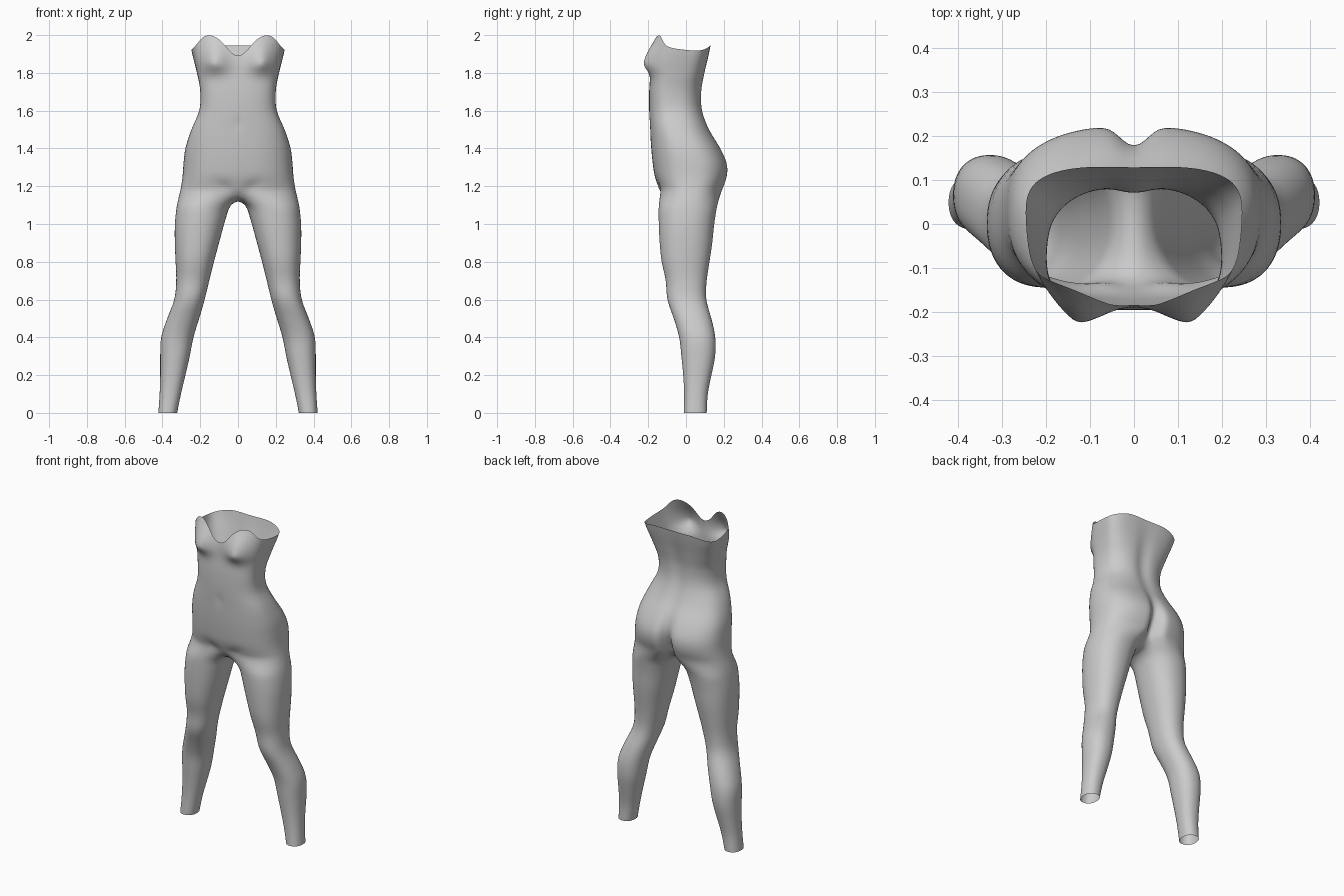
import bpy, bmesh
from math import sin, cos, pi, exp, radians, degrees

if "Cube" in bpy.data.objects:
    bpy.data.objects.remove(bpy.data.objects["Cube"])

# torso sections: z, half width, front y, back y, squareness exponent, front/back skew
TORSO = [
    (1.10, .325, -.135, .165, .80, 0),
    (1.17, .308, -.140, .190, .80, 0),
    (1.25, .295, -.165, .220, .80, 0),
    (1.32, .290, -.176, .220, .80, 0),
    (1.40, .280, -.184, .185, .80, 0),
    (1.50, .248, -.190, .125, .80, -.04),
    (1.60, .205, -.195, .090, .78, -.08),
    (1.70, .200, -.195, .085, .72, -.06),
    (1.80, .218, -.188, .100, .66, .05),
    (1.90, .240, -.180, .122, .60, .13),
    (2.02, .262, -.145, .145, .60, .16)]
# leg sections: z, outer x, inner x, front y, back y
LEG = [
    (0.00, .422, .322, -.012, .110), (0.10, .415, .302, -.010, .115),
    (0.20, .412, .278, -.015, .135), (0.30, .412, .255, -.025, .155),
    (0.40, .408, .236, -.036, .156), (0.50, .375, .205, -.065, .135),
    (0.60, .337, .176, -.100, .107), (0.70, .327, .152, -.107, .110),
    (0.80, .331, .127, -.130, .125), (0.90, .335, .100, -.140, .140),
    (1.00, .335, .073, -.145, .150), (1.10, .325, .043, -.146, .166)]
# heart-shaped top edge: angle from front centre, height
RIM = [(0, 1.885), (5, 1.92), (10, 1.955), (20, 1.988), (33, 2.0), (48, 1.985),
       (65, 1.948), (85, 1.927), (110, 1.917), (140, 1.928), (165, 1.945), (180, 1.945)]
M, K = 27, 7            # columns on the outer arc, columns on the inner thigh


def sample(table, t):
    """Smooth interpolation of table rows by their first column."""
    t = min(max(t, table[0][0]), table[-1][0])
    i = max(j for j in range(len(table) - 1) if table[j][0] <= t)
    a, b = table[i], table[i + 1]
    p, n = table[max(i - 1, 0)], table[min(i + 2, len(table) - 1)]
    h = b[0] - a[0]
    s = (t - a[0]) / h
    out = []
    for k in range(1, len(a)):
        m0 = (b[k] - p[k]) / (b[0] - p[0]) * h
        m1 = (n[k] - a[k]) / (n[0] - a[0]) * h
        out.append((2*s**3 - 3*s*s + 1) * a[k] + (s**3 - 2*s*s + s) * m0
                   + (3*s*s - 2*s**3) * b[k] + (s**3 - s*s) * m1)
    return out


def gauss(d, width):
    return exp(-(d / width) ** 2)


def power(v, e):
    return (1 if v >= 0 else -1) * abs(v) ** e


def angle(i):
    u = i / (M - 1)
    return pi * u - .3 * sin(2 * pi * u)


def torso_point(i, z):
    a = angle(i)
    w, yf, yb, e, skew = sample(TORSO, z)
    x = 0 if i in (0, M - 1) else w * power(sin(a), e) * (1 - skew * cos(a))
    y = (yf + yb) / 2 - (yb - yf) / 2 * power(cos(a), e)
    if a < pi / 2:
        # bust, nipple, navel and groin fold
        dz = z - 1.85
        y -= .046 * gauss(x - .125, .07) * gauss(dz, .11 if dz > 0 else .05)
        y -= .010 * gauss(x - .13, .018) * gauss(z - 1.845, .02)
        y += .006 * gauss(x, .02) * gauss(z - 1.53, .03)
        y += .014 * gauss(z - 1.165 - .4 * x, .025) * gauss(x - .07, .05)
    else:
        # cleft between the buttocks, groove of the spine
        y -= .085 * gauss(x, .035) * gauss(z - 1.19, .17)
        y -= .014 * gauss(x, .045) * gauss(z - 1.68, .2)
    return (x, y, z)


def leg_point(phi, z):
    wo, wi, yf, yb = sample(LEG, z)
    return ((wo + wi) / 2 - (wo - wi) / 2 * power(cos(phi), .9),
            (yf + yb) / 2 - (yb - yf) / 2 * power(sin(phi), .9), z)


bm = bmesh.new()


def bridge(r0, r1, closed=False):
    n = len(r0)
    for i in range(n if closed else n - 1):
        j = (i + 1) % n
        bm.faces.new((r0[i], r0[j], r1[j], r1[i]))


# torso half, open at the midline, from crotch level to the shaped rim
rows = []
for k in range(20):
    z = 1.17 + .53 * k / 19
    rows.append([bm.verts.new(torso_point(i, z)) for i in range(M)])
for k in range(1, 13):
    rows.append([bm.verts.new(torso_point(
        i, 1.70 + (sample(RIM, degrees(angle(i)))[0] - 1.70) * k / 12)) for i in range(M)])
for r0, r1 in zip(rows, rows[1:]):
    bridge(r0, r1)

# crotch seam on the midline, closing the top ring of the leg
front, back = rows[0][0].co, rows[0][-1].co
seam = []
for k in range(1, K + 1):
    t = k / (K + 1)
    seam.append(bm.verts.new((0, back.y + (front.y - back.y) * t,
                              1.17 - .042 * sin(pi * t) ** .6)))
ring = rows[0] + seam

# leg, open at the ankle
A = 38
phis = [radians(A + (360 - 2 * A) * i / (M - 1)) for i in range(M)]
phis += [radians(360 - A + 2 * A * k / (K + 1)) for k in range(1, K + 1)]
for s in range(27):
    z = 1.10 * (1 - s / 26)
    new = [bm.verts.new(leg_point(p, z)) for p in phis]
    bridge(new, ring, closed=True)
    ring = new

bmesh.ops.recalc_face_normals(bm, faces=bm.faces)
mesh = bpy.data.meshes.new("bodysuit")
bm.to_mesh(mesh)
bm.free()
mesh.shade_smooth()
suit = bpy.data.objects.new("bodysuit", mesh)
bpy.context.collection.objects.link(suit)

# other half and smoothing
mir = suit.modifiers.new("mirror", 'MIRROR')
mir.use_clip = True
mir.merge_threshold = .001
sub = suit.modifiers.new("smooth", 'SUBSURF')
sub.levels = sub.render_levels = 1
